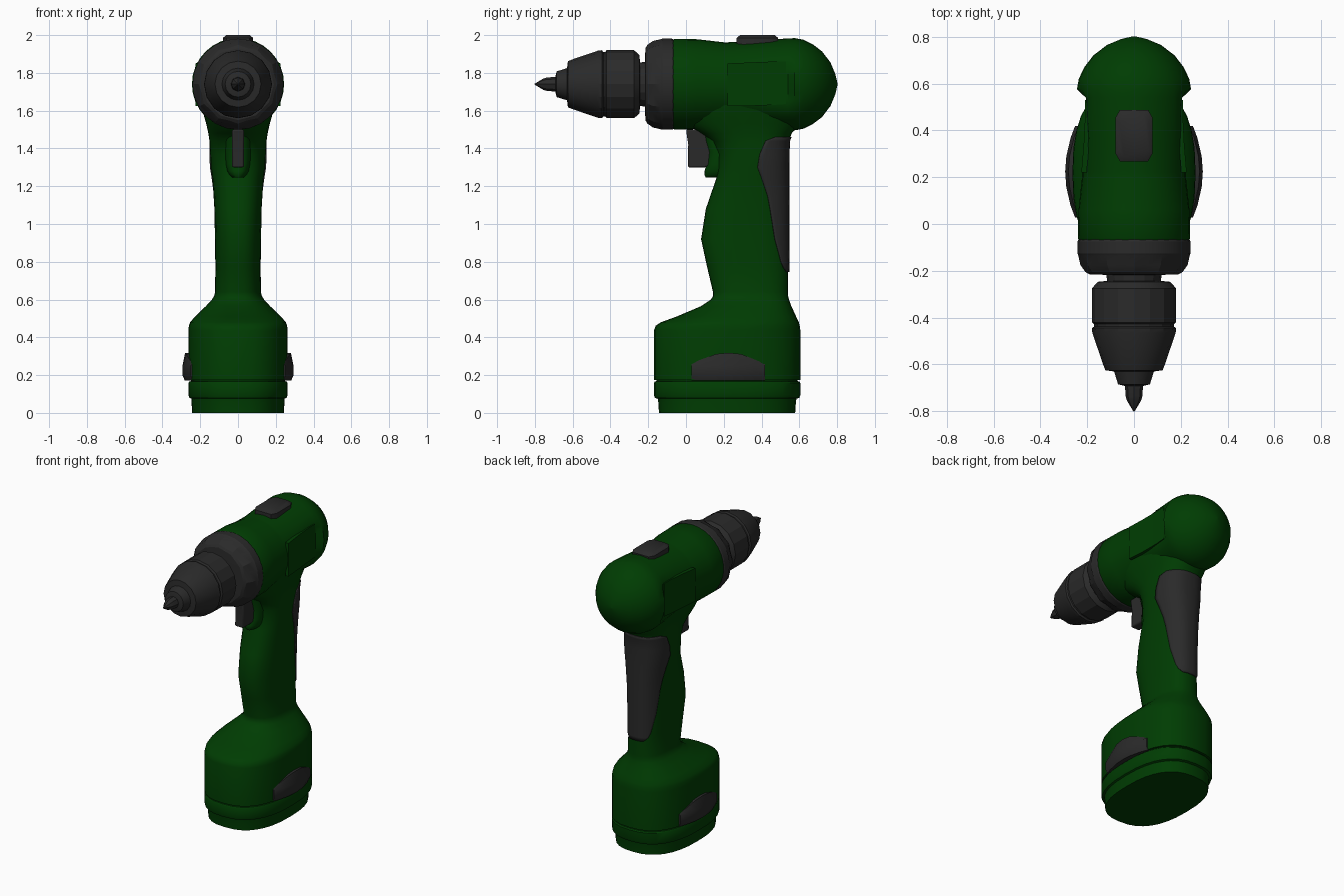
import bpy, bmesh, math

if "Cube" in bpy.data.objects:
    bpy.data.objects.remove(bpy.data.objects["Cube"])

def material(name, rgb):
    m = bpy.data.materials.new(name)
    m.diffuse_color = (*rgb, 1)
    m.use_nodes = True
    m.node_tree.nodes["Principled BSDF"].inputs["Base Color"].default_value = m.diffuse_color
    return m

GREEN = material("dark green plastic", (0.0, 0.046, 0.0007))
GREY = material("charcoal rubber", (0.023, 0.023, 0.023))
AXIS_Z = 1.74

def finish(bm, name, mat, angle=35):
    bmesh.ops.remove_doubles(bm, verts=bm.verts, dist=1e-5)
    bmesh.ops.recalc_face_normals(bm, faces=bm.faces)
    me = bpy.data.meshes.new(name)
    bm.to_mesh(me)
    bm.free()
    me.materials.append(mat)
    ob = bpy.data.objects.new(name, me)
    bpy.context.collection.objects.link(ob)
    bpy.ops.object.select_all(action='DESELECT')
    ob.select_set(True)
    bpy.context.view_layer.objects.active = ob
    bpy.ops.object.shade_smooth_by_angle(angle=math.radians(angle))
    return ob

def loft(name, rings, mat, angle=35, closed=True):
    bm = bmesh.new()
    rows = [[bm.verts.new(p) for p in r] for r in rings]
    n = len(rows[0])
    for a, b in zip(rows, rows[1:]):
        for i in range(n if closed else n - 1):
            j = (i + 1) % n
            bm.faces.new((a[i], a[j], b[j], b[i]))
    if closed:
        bm.faces.new(rows[0])
        bm.faces.new(rows[-1])
    return finish(bm, name, mat, angle)

def spun_ring(y, r, n, clamp=9, rib=0):
    # circle round the drill axis, optionally ribbed or with flattened sides
    pts = []
    for i in range(n):
        a = 2 * math.pi * i / n
        q = r * (1 - rib * (i % 2))
        x = max(-clamp, min(clamp, q * math.cos(a)))
        pts.append((x, y, AXIS_Z + q * math.sin(a)))
    return pts

def spow(v, e):
    return math.copysign(abs(v) ** e, v)

def oval_point(z, front, back, half, a, power=2.5, out=0):
    yc, ry = (front + back) / 2, (back - front) / 2 + out
    return ((half + out) * spow(math.sin(a), 2 / power),
            yc + ry * spow(math.cos(a), 2 / power), z)

def oval(z, front, back, half, n=32):
    return [oval_point(z, front, back, half, 2 * math.pi * i / n) for i in range(n)]

# motor housing with side recesses: (y, radius, side clamp)
head = [(-0.07, .235, .3), (-0.06, .24, .3), (.06, .238, .237), (.2, .222, .23),
        (.22, .222, .222), (.34, .228, .212), (.46, .238, .206), (.54, .242, .206),
        (.575, .244, .3), (.62, .236, .3), (.67, .212, .3), (.72, .174, .3),
        (.765, .115, .3), (.79, .055, .3), (.802, .005, .3)]
loft("motor_housing", [spun_ring(y, r, 32, c) for y, r, c in head], GREEN)

# thin side panels in the housing recess
for s in (-1, 1):
    rings = []
    for y, x0, lo, hi in ((.22, .222, 1.625, 1.85), (.34, .212, 1.625, 1.855),
                          (.46, .206, 1.63, 1.86), (.53, .206, 1.635, 1.86)):
        rings.append([(s * x, y, z) for x, z in
                      ((x0 - .02, lo), (x0 + .003, lo), (x0 + .003, hi), (x0 - .02, hi))])
    loft("side_panel", rings, GREEN)

# handle flaring into the battery foot: (z, front y, back y, half width)
handle = [(1.66, -.05, .62, .2), (1.6, -.04, .61, .188), (1.53, .0, .6, .168),
          (1.48, .08, .56, .157), (1.44, .135, .545, .151), (1.37, .165, .542, .147),
          (1.3, .165, .541, .143), (1.24, .16, .541, .135), (1.08, .105, .541, .125),
          (.92, .08, .541, .122), (.78, .11, .541, .12), (.64, .143, .54, .121),
          (.618, .143, .541, .127), (.6, .132, .545, .138), (.565, .08, .558, .17),
          (.51, -.05, .583, .228), (.48, -.132, .597, .253), (.462, -.16, .602, .26),
          (.435, -.17, .606, .263), (.175, -.17, .606, .263)]
loft("handle", [oval(*h) for h in handle], GREEN, 50)

# battery pack with groove and stepped foot
battery = [(.2, -.155, .59, .25), (.168, -.155, .59, .25), (.166, -.165, .6, .258),
           (.158, -.17, .606, .263), (.095, -.17, .606, .263), (.08, -.165, .6, .258),
           (.075, -.15, .585, .247), (.06, -.147, .582, .246), (.0, -.143, .578, .243)]
loft("battery_pack", [oval(*b) for b in battery], GREEN)

def handle_at(z):
    for a, b in zip(handle, handle[1:]):
        if b[0] <= z <= a[0]:
            t = (a[0] - z) / (a[0] - b[0])
            return [p + (q - p) * t for p, q in zip(a, b)]

# rubber grip wrapped round the back of the handle: (z, front edge y)
grip = [(1.46, .47), (1.44, .42), (1.37, .39), (1.3, .378), (1.24, .4), (1.15, .43),
        (1.08, .443), (.92, .468), (.8, .5), (.77, .513), (.745, .53)]
rows = []
for z, edge in grip:
    _, f, b, h = handle_at(z)
    u = (edge - (f + b) / 2) / ((b - f) / 2)
    amax = math.acos(max(-1, min(1, spow(u, 1.25))))
    rows.append([oval_point(z, f, b, h, amax * (i / 12 - 1), out=.003) for i in range(25)])
pad = loft("rubber_grip", rows, GREY, closed=False)
sol = pad.modifiers.new("thickness", 'SOLIDIFY')
sol.thickness = .006
sol.offset = 0

# torque collar with shallow finger flutes
collar = [(-.065, .236, 0), (-.075, .241, 0), (-.125, .241, 0), (-.135, .238, .03),
          (-.175, .229, .045), (-.205, .208, .05), (-.215, .19, .03), (-.218, .1, 0)]
loft("torque_collar", [spun_ring(y, r, 24, rib=k) for y, r, k in collar], GREY, 20)

# chuck sleeve, nose and bit
chuck = [(-.2, .12), (-.243, .115), (-.247, .155), (-.275, .18), (-.42, .18), (-.428, .17),
         (-.438, .17), (-.445, .18), (-.465, .178), (-.6, .132), (-.625, .122), (-.63, .085),
         (-.685, .068), (-.692, .04)]
loft("chuck", [spun_ring(y, r, 16) for y, r in chuck], GREY, 22)
bit = [(-.66, .04), (-.735, .036), (-.755, .03), (-.802, .002)]
loft("bit", [spun_ring(y, r, 8) for y, r in bit], GREY, 30)

def prism(name, profile, half, mat, bevel):
    # side profile of (y, z) points extruded across x
    ob = loft(name, [[(x, y, z) for y, z in profile] for x in (-half, half)], mat)
    b = ob.modifiers.new("bevel", 'BEVEL')
    b.width = bevel
    b.segments = 2
    return ob

# trigger and the rounded lip beneath and behind it
prism("trigger", [(.0, 1.5), (.012, 1.42), (.01, 1.3), (.1, 1.3), (.17, 1.32), (.17, 1.5)],
      .032, GREY, .008)
lip = [(1.5, .09, .3, .07), (1.44, .1, .3, .07), (1.38, .118, .3, .07), (1.32, .11, .3, .066),
       (1.28, .098, .3, .058), (1.26, .097, .3, .046), (1.245, .105, .3, .03)]
loft("trigger_lip", [oval(*r, n=20) for r in lip], GREEN, 50)

# direction switch on top
switch = []
for z, g in ((1.93, 0), (1.985, 0), (2.0, .018)):
    switch.append([(sx * (x - g), .378 + sy * (y - g), z) for sx, sy, x, y in
                   ((1, -1, .06, .11), (1, -1, .08, .075), (1, 1, .08, .075), (1, 1, .06, .11),
                    (-1, 1, .06, .11), (-1, 1, .08, .075), (-1, -1, .08, .075), (-1, -1, .06, .11))])
loft("direction_switch", switch, GREY, 50)

# battery release clips, bowed outwards
for s in (-1, 1):
    rings = []
    for y, top in ((.028, .262), (.08, .283), (.16, .312), (.225, .318), (.29, .312), (.37, .28), (.418, .26)):
        xo = .294 - .042 * ((y - .223) / .195) ** 2
        rings.append([(s * x, y, z) for x, z in
                      ((.22, .172), (xo - .012, .172), (xo, .2), (xo, .25), (xo - .014, top), (.22, top))])
    loft("release_clip", rings, GREY)
